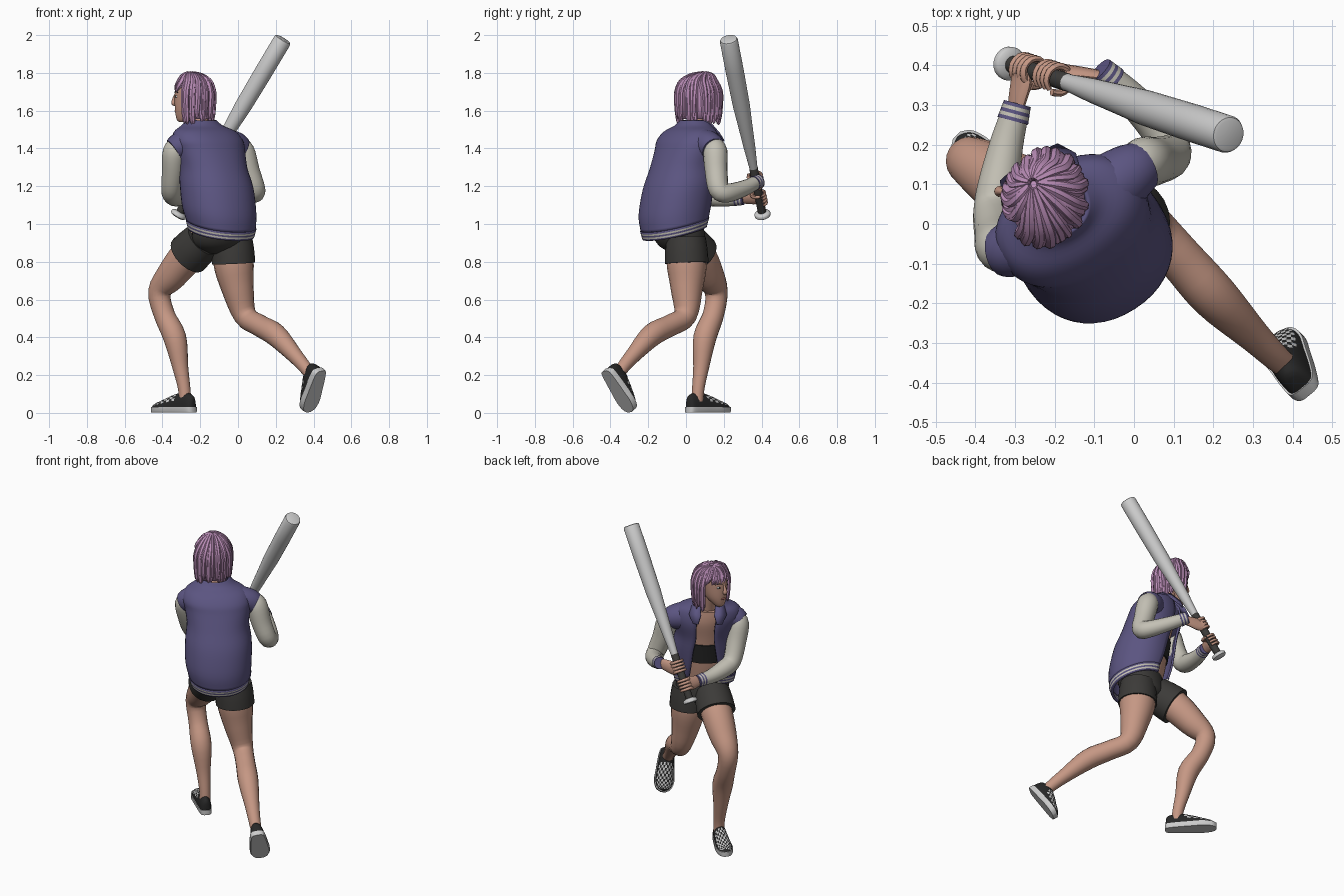
import bpy, bmesh, math, random
from mathutils import Vector as V

if "Cube" in bpy.data.objects:
    bpy.data.objects.remove(bpy.data.objects["Cube"])
random.seed(4)

def mat(name, c):
    m = bpy.data.materials.new(name)
    m.diffuse_color = (*c, 1)
    m.use_nodes = True
    m.node_tree.nodes["Principled BSDF"].inputs["Base Color"].default_value = m.diffuse_color
    return m

SKIN, BLUE = mat("skin", (.56, .31, .23)), mat("jacket_blue", (.105, .09, .22))
CREAM, HAIR = mat("cream", (.55, .53, .46)), mat("hair_pink", (.50, .27, .48))
DARK, BLACK = mat("shorts_dark", (.045, .043, .04)), mat("black", (.02, .02, .02))
WHITE, LIP = mat("white", (.7, .7, .68)), mat("lip", (.38, .14, .12))
Z = V((0, 0, 1))
BR, BF = V((.84, .54, 0)).normalized(), V((-.54, .84, 0)).normalized()   # body right / forward

def smooth(keys, n=4):
    """Catmull-Rom resampling of tuples of any length."""
    out = []
    for i in range(len(keys) - 1):
        p = [keys[max(0, min(len(keys) - 1, i + k))] for k in (-1, 0, 1, 2)]
        for s in range(n):
            t = s / n
            out.append(tuple(.5 * (2*b + (c-a)*t + (2*a-5*b+4*c-d)*t*t + (3*b-a-3*c+d)*t**3)
                             for a, b, c, d in zip(*p)))
    return out + [tuple(keys[-1])]

def build(name, lofts, mats=(), closed=True, caps=True, pick=None, solid=0):
    """One object from one or more stacks of rings."""
    verts, faces, ids = [], [], []
    for rings in lofts:
        o, n = len(verts), len(rings[0])
        for r in rings:
            verts += r
        for i in range(len(rings) - 1):
            for j in range(n if closed else n - 1):
                k = (j + 1) % n
                faces.append((o+i*n+j, o+i*n+k, o+i*n+n+k, o+i*n+n+j))
                ids.append(pick(i, j) if pick else 0)
        if caps:
            faces += [tuple(range(o, o+n)), tuple(range(o+(len(rings)-1)*n, o+len(rings)*n))]
            ids += [ids[-1]] * 2
    me = bpy.data.meshes.new(name)
    me.from_pydata(verts, [], faces)
    for m in mats:
        me.materials.append(m)
    for p, k in zip(me.polygons, ids):
        p.material_index = k
    bm = bmesh.new()
    bm.from_mesh(me)
    bmesh.ops.recalc_face_normals(bm, faces=bm.faces)
    bm.to_mesh(me)
    bm.free()
    ob = bpy.data.objects.new(name, me)
    bpy.context.collection.objects.link(ob)
    if solid:
        md = ob.modifiers.new("thickness", "SOLIDIFY")
        md.thickness, md.offset = solid, 0
    return ob

def tube(keys, n=16, sub=4, flat=1, side=None):
    """Rings along (x, y, z, radius) keys."""
    pts = smooth(keys, sub) if sub > 1 else keys
    P, out, nrm = [V(p[:3]) for p in pts], [], side
    for i, p in enumerate(pts):
        d = (P[min(i+1, len(P)-1)] - P[max(i-1, 0)]).normalized()
        nrm = nrm or (V((1, 0, 0)) if abs(d.x) < .8 else V((0, 1, 0)))
        nrm = (nrm - d * nrm.dot(d)).normalized()
        b = d.cross(nrm)
        out.append([P[i] + p[3] * (nrm*math.cos(a) + b*flat*math.sin(a))
                    for a in (math.tau*k/n for k in range(n))])
    return out

def ring(x, y, z, a, b, gap=0, tilt=0, n=40, right=BR, fwd=BF, power=1.0):
    """Elliptic ring starting at the front, optionally open there."""
    out, g = [], math.radians(gap)
    for k in range(n + 1 if gap else n):
        t = g + (math.tau - 2*g) * k / n
        s, c = [math.copysign(abs(q)**power, q) for q in (math.sin(t), math.cos(t))]
        out.append(V((x, y, z + tilt*b*c)) + right*a*s + fwd*b*c)
    return out

def ball(name, loc, size, m):
    bpy.ops.mesh.primitive_uv_sphere_add(segments=16, ring_count=10, radius=1, location=loc)
    o = bpy.context.object
    o.name, o.scale = name, size
    o.data.materials.append(m)

# Bat: barrel, grip wrap and knob along one axis
K, T = V((-.315, .405, 1.05)), V((.24, .225, 1.98))
A, L = (T - K).normalized(), (T - K).length
def on_bat(prof):
    return tube([(*(K + A*s), r) for s, r in prof], 28, 1)
build("bat_barrel", [on_bat([(.2, .02), (.3, .022), (.42, .031), (.56, .038), (.68, .045), (.9, .048),
                             (L-.012, .048), (L-.003, .044), (L, .036)])])
build("bat_grip", [on_bat([(.015, .022), (.1, .0225), (.29, .023), (.295, .02)])], [DARK])
build("bat_knob", [on_bat([(-.012, .036), (-.007, .042), (.006, .043), (.012, .038), (.018, .022)])])

# Jacket body, open at the front, with blue shoulder yokes
JK = [(-.09, -.06, 1.0, .178, .168, 26, .26), (-.1, -.058, 1.08, .19, .18, 23, .2),
      (-.113, -.04, 1.2, .19, .174, 19, .12), (-.132, -.018, 1.3, .178, .158, 16, .05),
      (-.15, .004, 1.39, .19, .146, 15, 0), (-.162, .01, 1.44, .195, .136, 15, 0),
      (-.175, .022, 1.485, .172, .112, 18, 0), (-.19, .038, 1.515, .115, .085, 28, 0),
      (-.195, .045, 1.545, .076, .07, 42, 0)]
build("jacket_body", [[ring(*k, power=.93) for k in smooth(JK)]], [BLUE], False, False, solid=.012)
build("shoulder_yokes", [tube(k, 20) for k in (
    [(-.2, .0, 1.42, .088), (-.26, -.035, 1.418, .084), (-.31, -.062, 1.41, .074), (-.34, -.07, 1.392, .062)],
    [(-.11, .06, 1.42, .088), (-.05, .1, 1.418, .084), (-.008, .13, 1.41, .075), (.02, .146, 1.395, .064)])], [BLUE])
hem = [(-.09, -.06, .955 + .0092*i, .168 + .0022*i, .156 + .0026*i, 27, .27) for i in range(6)]
build("jacket_hem", [[ring(*k, power=.93) for k in hem]], [BLUE, CREAM], False, False,
      lambda i, j: i % 2, .016)
for s, nm in ((-1, "left"), (1, "right")):
    c = V((-.19, .04, 0))
    flap = [[c + BR*s*x + BF*y + Z*z for x, y, z in row] for row in
            (((.045, .06, 1.55), (.085, .02, 1.545)), ((.04, .12, 1.49), (.11, .09, 1.48)),
             ((.055, .14, 1.44), (.085, .135, 1.44)))]
    build("collar_flap_" + nm, [flap], [BLUE], False, False, solid=.01)

# Torso under the jacket, with a cropped top
torso = [ring(x, y, z, a*.78, b*.8) for x, y, z, a, b, g, t in smooth(JK[:7])]
build("torso", [torso], [SKIN])
build("crop_top", [[ring(x, y, z, a*.8, b*.85) for x, y, z, a, b, g, t in smooth(JK[1:4]) if 1.12 < z < 1.28]], [BLACK])
build("neck", [tube([(-.18, .035, 1.46, .055), (-.2, .05, 1.53, .046), (-.225, .06, 1.61, .046)])], [SKIN])

# Shorts and legs
pelvis = [(-.085, -.05, 1.01, .15, .132), (-.093, -.038, .94, .158, .13), (-.1, -.02, .88, .135, .11), (-.1, -.01, .84, .06, .05)]
legs = {"left": [(-.18, -.01, .92, .085), (-.26, .06, .84, .094), (-.35, .12, .73, .082), (-.415, .16, .64, .061),
                 (-.39, .145, .52, .056), (-.335, .1, .4, .061), (-.305, .08, .24, .042), (-.285, .065, .13, .033), (-.28, .06, .06, .033)],
        "right": [(-.03, 0, .93, .09), (-.024, .004, .8, .107), (-.002, .004, .66, .086), (.038, -.004, .515, .061),
                  (.115, -.085, .462, .058), (.2, -.18, .412, .06), (.3, -.28, .305, .042), (.36, -.338, .235, .034), (.4, -.37, .18, .03)]}
shorts = [[ring(*k) for k in smooth(pelvis)]]
for nm, k in legs.items():
    build("leg_" + nm, [tube(k, 20)], [SKIN])
    h, e = k[0], k[1]
    shorts.append(tube([(*h[:3], .104), (*[(p+q)/2 for p, q in zip(h[:3], e[:3])], .112),
                        (*e[:3], .115), (*[q + (q-p)*.06 for p, q in zip(h[:3], e[:3])], .114)], 24))
build("shorts", shorts, [DARK])

# Slip-on shoes: pale sole, checked upper
def shoe(nm, heel, F, U, ln, wide=1):
    F, U, heel = V(F).normalized(), V(U).normalized(), V(heel)
    S = F.cross(U) * wide
    prof = smooth([(0, .014, .075), (.05, .03, .095), (.25, .038, .108), (.5, .043, .092), (.75, .047, .066),
                   (.93, .035, .048), (1, .012, .03)])
    up = [[heel + F*t*ln + S*w*math.cos(a) + U*(.02 + (h-.02)*math.sin(a)**.8)
           for a in (math.pi*k/14 for k in range(15))] for t, w, h in prof]
    build("shoe_upper_" + nm, [up], [BLACK, WHITE], False, True,
          lambda i, j: (i + j) % 2 if 9 < i < 21 and 1 < j < 12 else 0)
    so = [[heel + F*(t*1.03 - .015)*ln + S*w*1.1*x + U*z for x, z in
           ((-.9, 0), (.9, 0), (1, .008), (1, .03), (-1, .03), (-1, .008))] for t, w, h in prof]
    build("shoe_sole_" + nm, [so], [WHITE])
shoe("left", (-.236, .012, .002), (-1, 1, 0), (0, 0, 1), .295)
shoe("right", (.442, -.43, .218), (-.25, .5, -.8), (-.6, .6, .55), .258, 1.15)

# Sleeves, striped cuffs and gripping hands
def arm(nm, keys, wrist, s, curl):
    build("sleeve_" + nm, [tube([*keys, (*wrist, .036)], 18)], [CREAM])
    w = V(wrist)
    d = (w - V(keys[-1][:3])).normalized()
    cuff = tube([(*(w + d*(.009*i - .015)), .04 - .001*i) for i in range(6)], 18, 1)
    build("cuff_" + nm, [cuff], [BLUE, CREAM], pick=lambda i, j: i % 2)
    c = K + A*s
    u = w - c
    u = (u - A*u.dot(A)).normalized()
    v = A.cross(u) * curl
    palm = c + u*.03 + v*.012
    hand = [tube([(*w, .027), (*(w*.5 + palm*.5), .036), (*palm, .041), (*(palm - u*.02 + v*.012), .032)], 14, 4, .5, A)]
    for f in range(4):                      # fingers wrap the grip
        o = A * (f - 1.5) * .019
        hand.append(tube([(*(c + o + .034*(u*math.cos(t) + v*math.sin(t))), .0105 - .0007*i)
                          for i, t in enumerate((.1, .8, 1.6, 2.4, 3.2, 3.9))], 8, 2))
    hand.append(tube([(*(c + A*.03 + .036*(u*math.cos(t) - v*math.sin(t))), .012 - .001*i)
                      for i, t in enumerate((0, .7, 1.4, 2.1))], 8, 2))
    build("hand_" + nm, hand, [SKIN])
arm("left", [(-.31, -.06, 1.425, .045), (-.335, -.06, 1.385, .063), (-.344, -.025, 1.28, .059), (-.352, .03, 1.178, .054),
             (-.342, .1, 1.15, .052), (-.322, .2, 1.135, .043)], (-.302, .275, 1.135), .1, -1)
arm("right", [(-.005, .145, 1.425, .045), (.024, .155, 1.385, .064), (.056, .16, 1.28, .06), (.09, .175, 1.182, .055),
              (.075, .225, 1.165, .05), (.0, .31, 1.19, .042)], (-.065, .37, 1.22), .215, 1)

# Head and face, turned towards -x
HF = V((-.98, .17, 0)).normalized()
HS = HF.cross(Z)
HC = V((-.24, .065, 0))
head = [(1.54, .05, .022, .02), (1.555, .044, .042, .034), (1.6, .02, .074, .058), (1.66, .006, .09, .07),
        (1.72, 0, .092, .073), (1.76, -.005, .07, .056), (1.78, -.008, .03, .025)]
build("head", [[ring(*(HC + HF*o)[:2], z, w, d, n=28, right=HS, fwd=HF) for z, o, d, w in smooth(head)]], [SKIN])
def face(f, s, z):
    return HC + HF*f + HS*s + Z*z
build("nose", [tube([(*face(.09, 0, 1.69), .006), (*face(.1, 0, 1.66), .01), (*face(.1, 0, 1.64), .014),
                     (*face(.09, 0, 1.63), .008)], 10)], [SKIN])
ball("lips", face(.086, 0, 1.598), (.011, .021, .009), LIP)
for s in (-1, 1):
    ball("eye", face(.077, s*.032, 1.675), (.01, .013, .008), WHITE)
    ball("iris", face(.085, s*.031, 1.675), (.005, .006, .007), BLACK)
    build("eyebrow", [tube([(*face(.09, s*.014, 1.695), .004), (*face(.085, s*.034, 1.702), .004),
                            (*face(.07, s*.053, 1.695), .002)], 6)], [BLACK])

# Bob hair: under-shell plus layered locks falling from an off-centre parting
C = V((-.23, .067, 1.675))
def hair_pt(phi, th, drop=0, k=1.0):
    r = math.sin(th) * (1 - .3*drop) * k
    return C + HF*.1*r*math.cos(phi) + HS*.112*r*math.sin(phi) + Z*(.12*math.cos(th)*k - drop)
shell = [[hair_pt(math.tau*k/32, math.radians(t)) for k in range(32)] for t in (3, 15, 30, 45, 60)]
build("hair_cap", [shell], [HAIR], solid=.006)
lower = [[hair_pt(math.radians(62 + 236*k/32), math.radians(t), d) for k in range(33)]
         for t, d in ((58, 0), (75, 0), (90, 0), (90, .05), (90, .12))]
build("hair_back", [lower], [HAIR], False, False, solid=.01)
part = HF*.03 + HS*.03
locks = []
for layer, n in ((1.0, 28), (1.05, 18)):
    for i in range(n):
        phi = math.tau * (i + random.uniform(-.25, .25)) / n
        off = random.uniform(-.12, .12)
        r = .0155 * random.uniform(.85, 1.15) * (1 if layer == 1 else .9)
        steps = [(6, 0, .6), (28, 0, .9), (50, 0, 1)]
        sweep = 0
        if math.cos(phi) > .5:              # swept fringe
            steps += [(66, 0, .8), (78, 0, .15)]
            sweep = .13
        else:
            e = random.uniform(.135, .155) - (.03 if layer > 1 else 0)
            steps += [(72, 0, 1), (90, 0, 1), (90, e*.5, .95), (90, e*.85, .7), (90, e, .12)]
        locks.append(tube([(*(hair_pt(phi + (off/4 + sweep)*j, math.radians(t), d, layer) + part*max(0, 1 - j*.5)), r*q)
                           for j, (t, d, q) in enumerate(steps)], 7, 3))
build("hair_locks", locks, [HAIR])

# Smooth shading with sharp edges kept
bpy.ops.object.select_all(action='DESELECT')
for o in bpy.context.scene.objects:
    o.select_set(True)
    bpy.context.view_layer.objects.active = o
bpy.ops.object.shade_smooth_by_angle(angle=math.radians(45))
